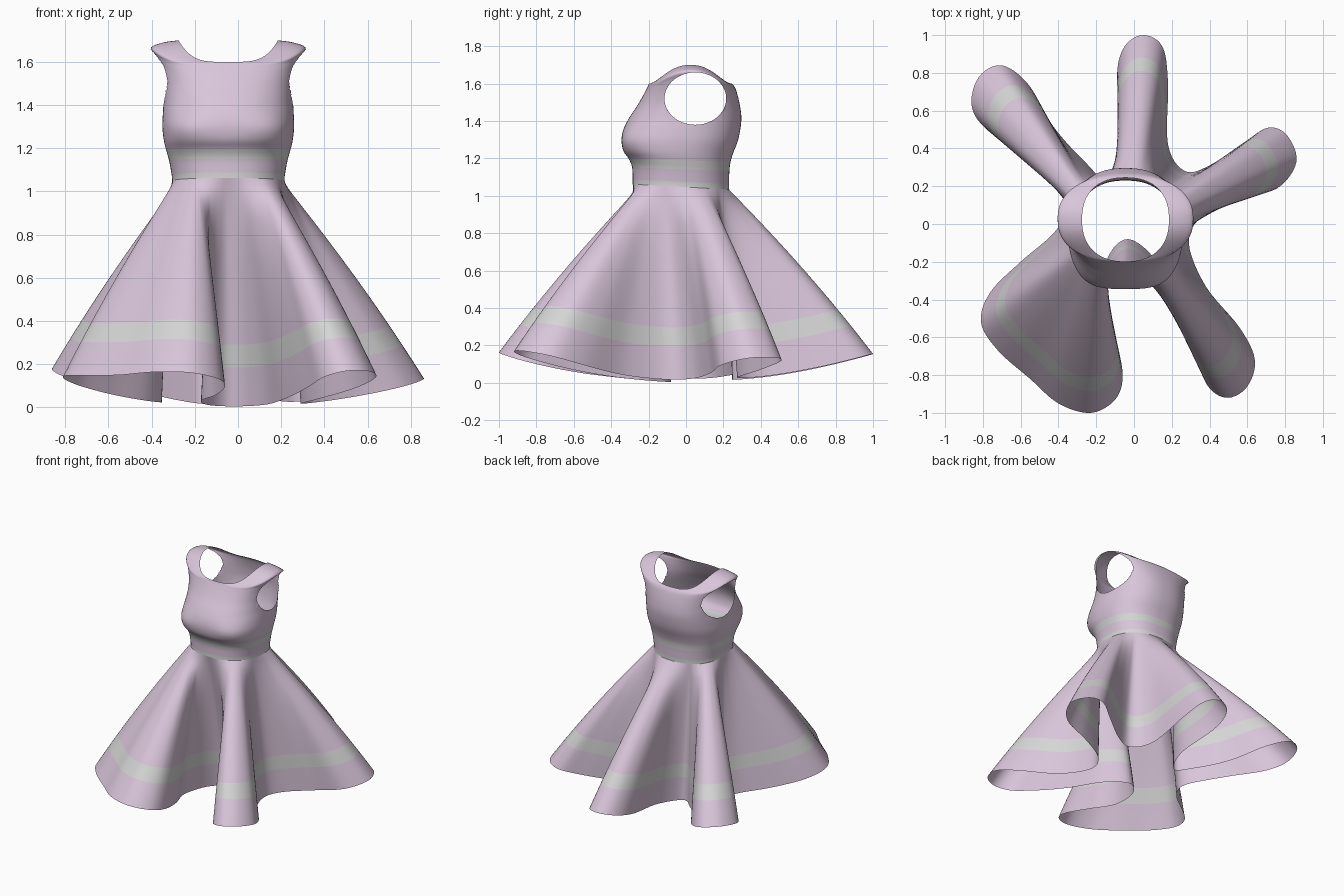
import bpy, bmesh, math

if "Cube" in bpy.data.objects:
    bpy.data.objects.remove(bpy.data.objects["Cube"])

SIDES = 160      # columns round the bodice
STEPS = 4        # rows per profile span
CX = -0.045      # body centre line


def material(name, rgb):
    m = bpy.data.materials.new(name)
    m.diffuse_color = (*rgb, 1)
    m.use_nodes = True
    m.node_tree.nodes["Principled BSDF"].inputs["Base Color"].default_value = m.diffuse_color
    return m


MATS = [material("lilac cloth", (0.69, 0.56, 0.70)),
        material("pale grey trim", (0.66, 0.67, 0.66))]


def catmull(a, b, c, d, t):
    return [0.5 * (2*q + (r - p)*t + (2*p - 5*q + 4*r - s)*t*t + (3*q - p - 3*r + s)*t**3)
            for p, q, r, s in zip(a, b, c, d)]


def finish(name, bm):
    bmesh.ops.recalc_face_normals(bm, faces=bm.faces)
    for f in bm.faces:
        f.smooth = True
    mesh = bpy.data.meshes.new(name)
    bm.to_mesh(mesh)
    bm.free()
    for m in MATS:
        mesh.materials.append(m)
    ob = bpy.data.objects.new(name, mesh)
    bpy.context.collection.objects.link(ob)
    return ob


def loft(bm, rings, trim_rows):
    """Skin closed rings; rows listed in trim_rows get the trim colour."""
    vs = [[bm.verts.new(p) for p in ring] for ring in rings]
    n = len(vs[0])
    for i in range(len(vs) - 1):
        for j in range(n):
            k = (j + 1) % n
            f = bm.faces.new((vs[i][j], vs[i][k], vs[i+1][k], vs[i+1][j]))
            f.material_index = 1 if i in trim_rows else 0
    return vs


# Bodice profile: z at front/back, z at sides, half width, front y, back y
PROFILE = [
    (1.062, 1.062, .260, -.285, .230), (1.088, 1.088, .262, -.285, .230),
    (1.152, 1.152, .274, -.288, .232), (1.197, 1.197, .287, -.306, .238),
    (1.240, 1.240, .298, -.335, .252), (1.300, 1.300, .305, -.345, .277),
    (1.360, 1.360, .303, -.333, .291), (1.420, 1.420, .300, -.302, .296),
    (1.480, 1.490, .306, -.262, .289), (1.530, 1.570, .322, -.233, .278),
    (1.570, 1.635, .345, -.212, .266), (1.588, 1.668, .357, -.203, .256),
    (1.596, 1.690, .300, -.200, .250), (1.600, 1.700, .230, -.198, .245)]


def body_point(row, a):
    zc, zs, w, yf, yb = row
    c, s = math.cos(a), math.sin(a)
    x = CX + w * math.copysign(abs(c)**.86, c)
    y = (yf + yb)/2 + (yb - yf)/2 * math.copysign(abs(s)**.86, s)
    z = zc + (zs - zc) * abs(c)**3.5
    if s < 0:                                   # two soft bust forms
        y -= .022 * math.exp(-((z - 1.29)/.07)**2) * math.sin(2*a)**2
    z -= .055 * (y + .28) * max(0, min(1, (1.36 - z)/.3))   # waist dips at the back
    return (x, y, z)


def build_bodice():
    rows = []
    n = len(PROFILE)
    for i in range(n - 1):
        q = [PROFILE[max(0, min(n - 1, i + d))] for d in (-1, 0, 1, 2)]
        rows += [catmull(*q, k/STEPS) for k in range(STEPS)]
    rows.append(PROFILE[-1])
    rings = [[body_point(r, 2*math.pi*j/SIDES) for j in range(SIDES)] for r in rows]
    bm = bmesh.new()
    trim = set(range(STEPS)) | set(range(2*STEPS, 3*STEPS))
    vs = loft(bm, rings, trim)
    neck = set(vs[-1]) | set(vs[0])

    # Armholes: open an oval on both sides, then true up its rim
    def oval(p):
        return math.hypot((p.y - .05)/.165, (p.z - 1.52)/.14)
    hole = [f for f in bm.faces
            if abs(f.calc_center_median().x - CX) > .2 and oval(f.calc_center_median()) < 1]
    bmesh.ops.delete(bm, geom=hole, context='FACES')
    for v in bm.verts:
        if v.is_boundary and v not in neck:
            r = oval(v.co)
            v.co.y = .05 + (v.co.y - .05)/r
            v.co.z = 1.52 + (v.co.z - 1.52)/r
    return finish("bodice", bm)


# Skirt hem seen from above: one list per flare, each starting in the valley
# before it, with the waist angle of that valley
FLARES = [
    (-90, [(-.03, -.08), (.12, -.2), (.22, -.45), (.33, -.72), (.4, -.87), (.5, -.92),
           (.6, -.86), (.64, -.72), (.56, -.55), (.38, -.33)]),
    (-18, [(.29, -.1), (.36, .04), (.55, .13), (.76, .19), (.86, .33), (.81, .47),
           (.71, .51), (.58, .43), (.4, .31)]),
    (50, [(.27, .28), (.18, .42), (.18, .75), (.15, .94), (.05, 1.0), (-.05, .94),
          (-.09, .78), (-.06, .45)]),
    (117, [(-.15, .25), (-.27, .34), (-.43, .52), (-.56, .74), (-.7, .84), (-.82, .78),
           (-.86, .63), (-.78, .5), (-.55, .34)]),
    (175, [(-.36, .13), (-.41, -.03), (-.6, -.2), (-.76, -.36), (-.81, -.52), (-.72, -.67),
           (-.55, -.82), (-.4, -.95), (-.23, -1.0), (-.1, -.93), (-.06, -.8),
           (-.1, -.6), (-.17, -.4), (-.14, -.18)])]


def hem_points():
    """Smooth closed hem as (x, y, waist angle)."""
    pts = []
    for k, (a0, lobe) in enumerate(FLARES):
        a1, nxt = FLARES[(k + 1) % len(FLARES)]
        a1 = a1 if a1 > a0 else a1 + 360
        path = lobe + [nxt[0]]
        d = [math.dist(path[i], path[i+1]) for i in range(len(lobe))]
        pts += [(x, y, a0 + (a1 - a0)*sum(d[:i])/sum(d)) for i, (x, y) in enumerate(lobe)]
    n, out = len(pts), []
    for i in range(n):
        q = []
        for j in range(i - 1, i + 3):
            x, y, a = pts[j % n]
            q.append((x, y, a + 360*(j // n)))
        out += [catmull(*q, k/6) for k in range(6)]
    return out


def build_skirt():
    ts = [.73*i/22 for i in range(22)] + [.73, .763, .797, .83, .872, .915, .957, 1]
    hem = hem_points()
    rings = []
    for t in ts:
        b = t + .13*t*(1 - t)                   # flares leave the waist rounded
        ring = []
        for x, y, a in hem:
            wx, wy, wz = body_point(PROFILE[0], math.radians(a))
            hz = .004 + .15*(x*x + y*y)         # flared cloth hangs higher
            ring.append((wx + (x - wx)*b, wy + (y - wy)*b, wz + (hz - wz)*t))
        rings.append(ring)
    bm = bmesh.new()
    trim = {i for i, t in enumerate(ts) if .73 <= t < .83}
    loft(bm, rings, trim)
    return finish("skirt", bm)


build_bodice()
build_skirt()
